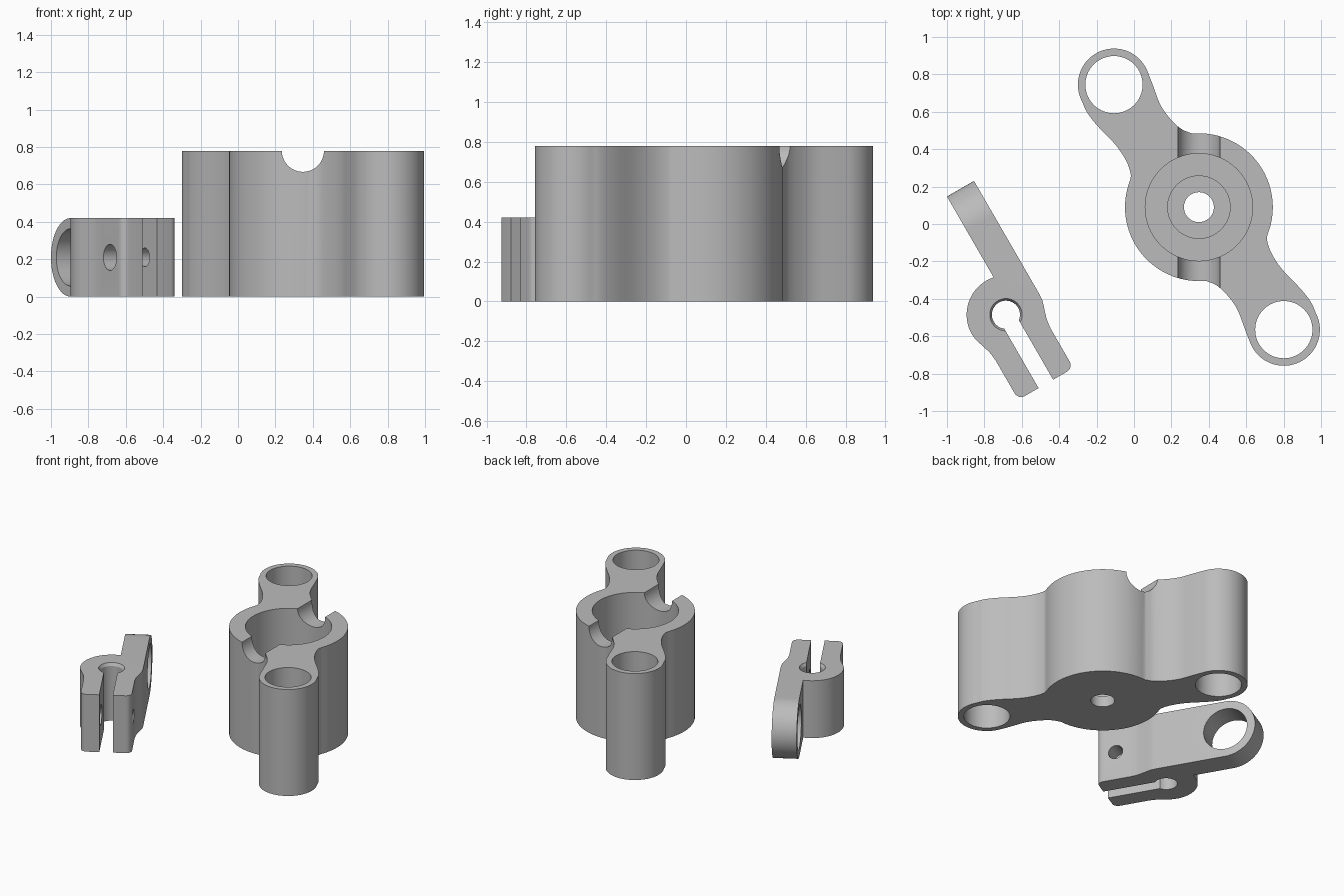
import bpy, bmesh, math
from mathutils import Vector, Matrix

if "Cube" in bpy.data.objects:
    bpy.data.objects.remove(bpy.data.objects["Cube"])

grey = bpy.data.materials.new("grey")
grey.diffuse_color = (0.5, 0.5, 0.5, 1)
grey.use_nodes = True
grey.node_tree.nodes["Principled BSDF"].inputs["Base Color"].default_value = grey.diffuse_color


def arc(cx, cy, r, a0, a1, n):
    """Points on an arc, angles in degrees."""
    pts = []
    for i in range(n + 1):
        a = math.radians(a0 + (a1 - a0) * i / n)
        pts.append((cx + r * math.cos(a), cy + r * math.sin(a)))
    return pts


def smooth(pts, n=6):
    """Interior points of a smooth curve through the given points."""
    p = [Vector(q) for q in pts]
    p = [2 * p[0] - p[1]] + p + [2 * p[-1] - p[-2]]
    out = []
    for i in range(1, len(p) - 2):
        a, b, c, d = p[i - 1:i + 3]
        for k in range(n):
            t = k / n
            q = 0.5 * (2 * b + (c - a) * t + (2 * a - 5 * b + 4 * c - d) * t * t
                       + (3 * b - a - 3 * c + d) * t ** 3)
            out.append(tuple(q))
    return out[1:]


def finish(name, bm, matrix):
    bmesh.ops.remove_doubles(bm, verts=bm.verts, dist=1e-4)
    bmesh.ops.recalc_face_normals(bm, faces=bm.faces)
    bmesh.ops.transform(bm, matrix=matrix, verts=bm.verts)
    me = bpy.data.meshes.new(name)
    bm.to_mesh(me)
    bm.free()
    ob = bpy.data.objects.new(name, me)
    me.materials.append(grey)
    bpy.context.collection.objects.link(ob)
    return ob


def prism(name, pts, z0, z1, matrix=Matrix()):
    bm = bmesh.new()
    face = bm.faces.new([bm.verts.new((x, y, z0)) for x, y in pts])
    ext = bmesh.ops.extrude_face_region(bm, geom=[face])
    top = [v for v in ext["geom"] if isinstance(v, bmesh.types.BMVert)]
    bmesh.ops.translate(bm, vec=(0, 0, z1 - z0), verts=top)
    return finish(name, bm, matrix)


def rod(p0, p1, r, r2=None, matrix=Matrix()):
    """Round cutter running from p0 to p1."""
    p0, p1 = Vector(p0), Vector(p1)
    d = p1 - p0
    bm = bmesh.new()
    m = Matrix.Translation((p0 + p1) / 2) @ d.to_track_quat("Z", "Y").to_matrix().to_4x4()
    bmesh.ops.create_cone(bm, cap_ends=True, segments=64, radius1=r,
                          radius2=r if r2 is None else r2, depth=d.length, matrix=m)
    return finish("cutter", bm, matrix)


def boolean(ob, cutters, op="DIFFERENCE"):
    bpy.context.view_layer.objects.active = ob
    for c in cutters:
        mod = ob.modifiers.new("cut", "BOOLEAN")
        mod.operation, mod.object, mod.solver = op, c, "EXACT"
        bpy.ops.object.modifier_apply(modifier=mod.name)
        bpy.data.objects.remove(c)


def shade(ob):
    bpy.ops.object.select_all(action="DESELECT")
    ob.select_set(True)
    bpy.context.view_layer.objects.active = ob
    bpy.ops.object.shade_smooth_by_angle(angle=math.radians(25))


# Housing: round hub with two opposite lugs, half outline turned by 180 degrees
H = 0.78
place = Matrix.Translation((0.347, 0.09, 0))
left = [(-0.368, 0.141), (-0.365, 0.18), (-0.39, 0.25), (-0.447, 0.335),
        (-0.547, 0.44), (-0.6, 0.51), (-0.624, 0.564)]
right = [(-0.279, 0.737), (-0.247, 0.655), (-0.207, 0.55), (-0.157, 0.477),
         (-0.097, 0.42), (-0.035, 0.393)]
half = (smooth(left) + arc(-0.454, 0.655, 0.193, 208, 25, 36)
        + smooth(right) + arc(0, 0, 0.395, 95, -21, 36))
housing = prism("housing", half + [(-x, -y) for x, y in half], 0, H, place)
boolean(housing, [
    rod((-0.454, 0.655, -0.1), (-0.454, 0.655, 1), 0.153, matrix=place),
    rod((0.454, -0.655, -0.1), (0.454, -0.655, 1), 0.153, matrix=place),
    rod((0, 0, 0.15), (0, 0, 1), 0.287, matrix=place),      # main bore
    rod((0, 0, 0.08), (0, 0, 0.5), 0.167, matrix=place),    # stepped seat
    rod((0, 0, -0.1), (0, 0, 0.5), 0.08, matrix=place),     # through hole
    rod((0, -1, H), (0, 1, H), 0.1125, matrix=place),       # cross groove
])
shade(housing)

# Clamp arm: laid out along its own x axis, then turned into place
T = 0.42
turn = Matrix.Translation((-1.0, 0.147, 0)) @ Matrix.Rotation(math.radians(-60), 4, "Z")
cu, cv, eu = 0.705, -0.043, 1.132      # clamp centre and ear end
flare = [(cu, 0.21), (0.74, 0.206), (0.785, 0.192), (0.84, 0.176), (0.89, 0.17)]
ear = smooth(flare) + [(0.89, 0.17)] + arc(eu - 0.04, 0.13, 0.04, 90, 0, 6)
s = 0.045
slot = math.asin(s / 0.075)
inner = arc(0, 0, 0.075, math.degrees(slot), 360 - math.degrees(slot), 56)
outline = [(0, 0.167)] + [(u, cv + v) for u, v in [(cu, 0.21)] + ear]
outline += [(eu, cv + s)] + [(cu + x, cv + y) for x, y in inner] + [(eu, cv - s)]
outline += [(u, cv - v) for u, v in reversed(ear)]
outline += arc(cu, cv, 0.21, 270, 168.2, 36) + [(0, 0)]
clamp = prism("clamp_arm", outline, 0, T, turn)

# Rounded end: remove the corners outside a half circle in side view
corner = Matrix.Rotation(math.radians(90), 4, "X")
r = T / 2
for sign in (1, -1):
    pts = arc(r, r, r, 90 * sign, 180 * sign, 24)
    pts += [(-0.1, r), (-0.1, r + sign * 0.4), (r, r + sign * 0.4)]
    boolean(clamp, [prism("cutter", pts, -0.4, 0.2, turn @ corner)])

boolean(clamp, [
    rod((r, -0.2, r), (r, 0.4, r), 0.153, matrix=turn),           # arm eye
    rod((1.0, -0.5, r), (1.0, cv, r), 0.07, matrix=turn),         # clearance hole
    rod((1.0, cv, r), (1.0, 0.4, r), 0.05, matrix=turn),          # tapped hole
    rod((cu, cv, T - 0.03), (cu, cv, T + 0.01), 0.07, 0.092, matrix=turn),  # hole chamfer
])
shade(clamp)
